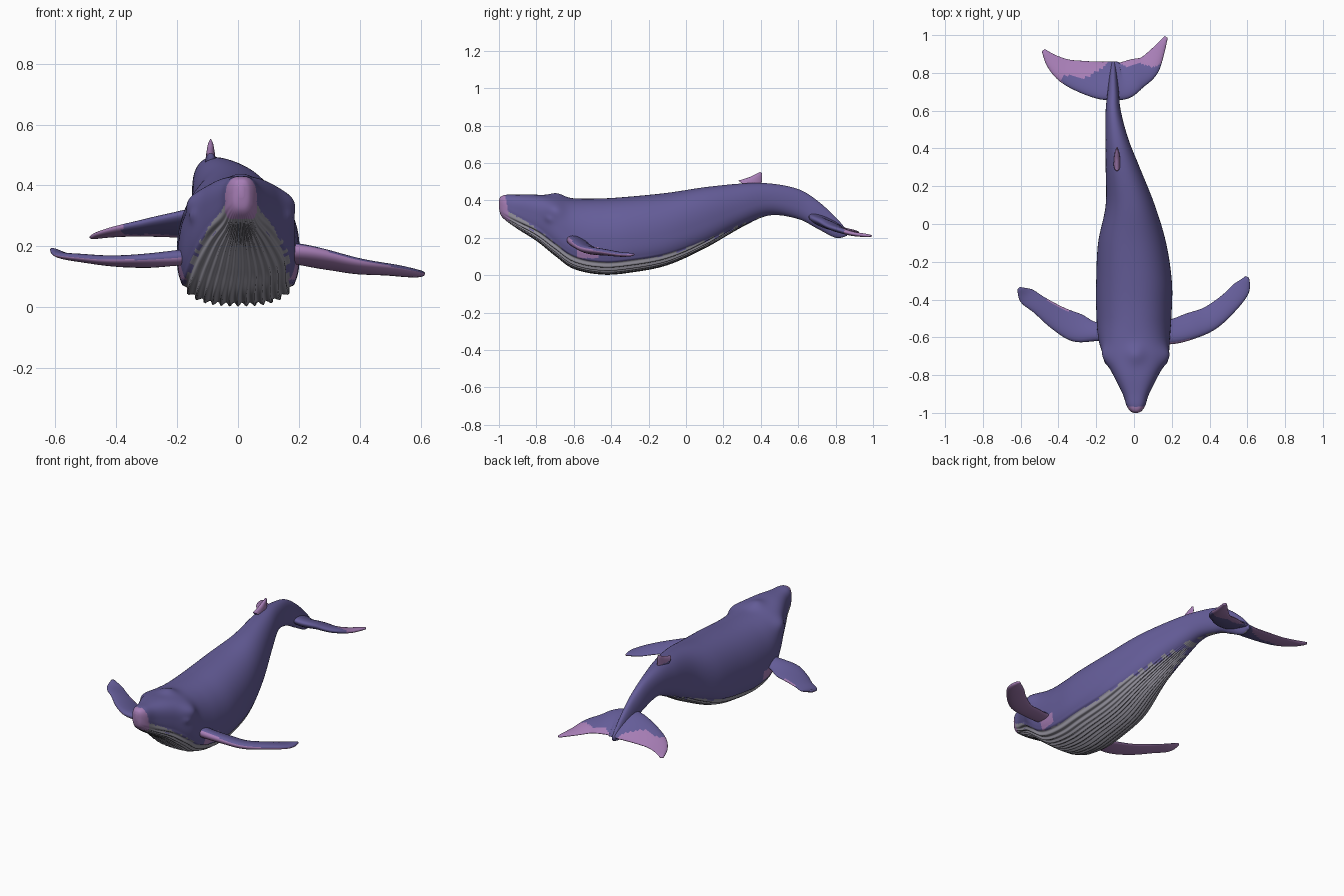
import bpy, bmesh, math
from mathutils import Vector

cube = bpy.data.objects.get("Cube")
if cube:
    bpy.data.objects.remove(cube, do_unlink=True)


def material(name, rgb):
    mat = bpy.data.materials.new(name)
    mat.use_nodes = True
    mat.diffuse_color = (*rgb, 1)
    bsdf = next(node for node in mat.node_tree.nodes if node.type == 'BSDF_PRINCIPLED')
    bsdf.inputs["Base Color"].default_value = (*rgb, 1)
    bsdf.inputs["Roughness"].default_value = .7
    return mat


MATERIALS = [material("deep violet skin", (.13, .11, .32)),
             material("pink violet skin", (.39, .21, .47)),
             material("grey belly", (.29, .28, .33))]
VIOLET, PINK, GREY = range(len(MATERIALS))


def smooth_rows(rows, steps=8):
    """Run a smooth curve through the rows of a short table."""
    smooth = []
    for i in range(len(rows) - 1):
        before, start = rows[max(i - 1, 0)], rows[i]
        end, after = rows[i + 1], rows[min(i + 2, len(rows) - 1)]
        for step in range(steps):
            t = step / steps
            blend = ramp(t, 0, 1)
            smooth.append([a + (b - a) * blend
                           + (b - p) / 2 * t * (1 - t) ** 2
                           - (n - a) / 2 * t * t * (1 - t)
                           for p, a, b, n in zip(before, start, end, after)])
    return smooth + [list(rows[-1])]


def ramp(value, start, end):
    t = min(max((value - start) / (end - start), 0), 1)
    return t * t * (3 - 2 * t)


def circle(count):
    """Cosine and sine of evenly spaced angles."""
    angles = (math.tau * i / count for i in range(count))
    return [(math.cos(angle), math.sin(angle)) for angle in angles]


def loft(name, rings, colour_rule):
    """Skin closed rings, cap the ends and colour each face by a rule."""
    bm = bmesh.new()
    loops = [[bm.verts.new(point) for point in ring] for ring in rings]
    for near, far in zip(loops, loops[1:]):
        for i in range(len(near)):
            bm.faces.new((near[i - 1], near[i], far[i], far[i - 1]))
    bm.faces.new(loops[0])
    bm.faces.new(loops[-1])
    bmesh.ops.recalc_face_normals(bm, faces=bm.faces[:])
    for face in bm.faces:
        face.smooth = True
        face.material_index = colour_rule(face.calc_center_median(), face.normal)
    mesh = bpy.data.meshes.new(name)
    bm.to_mesh(mesh)
    bm.free()
    for mat in MATERIALS:
        mesh.materials.append(mat)
    bpy.context.collection.objects.link(bpy.data.objects.new(name, mesh))


# Body stations: y, centre x, half width, top z, bottom z
STATIONS = smooth_rows([
    (-1, .01, .01, .4, .36), (-.99, .01, .03, .42, .32), (-.96, .01, .05, .43, .29),
    (-.9, .01, .07, .43, .25), (-.8, .01, .12, .43, .19), (-.7, .01, .17, .42, .11),
    (-.6, 0, .19, .41, .04), (-.45, 0, .2, .41, .01), (-.3, 0, .2, .42, .02),
    (-.1, -.01, .18, .44, .06), (.1, -.02, .13, .47, .15), (.3, -.06, .09, .49, .26),
    (.45, -.09, .06, .49, .32), (.6, -.11, .04, .46, .3), (.7, -.11, .03, .4, .25),
    (.8, -.11, .02, .31, .2), (.86, -.11, .01, .24, .21)])

# Head swellings: centre, radius, push, for both brows, both eyes and the blowhole
SWELLINGS = [(Vector((.01, -.69, .43)), .05, Vector((0, 0, .02)))]
for side in (-1, 1):
    SWELLINGS.append((Vector((.01 + side * .17, -.7, .36)), .05, Vector((side * .02, 0, 0))))
    SWELLINGS.append((Vector((.01 + side * .15, -.73, .3)), .02, Vector((side * .01, 0, 0))))


def belly_height(y):
    return .06 * (1 - ramp(y, -.3, .5))


def body_ring(station):
    y, centre_x, width, top, bottom = station
    head = 1 - ramp(y, -.8, -.5)
    tail = ramp(y, 0, .5)
    middle = bottom + (top - bottom) * (.42 + .14 * head)
    reach = belly_height(y)
    ring = []
    for c, s in circle(224):
        # Rounded back, boxier belly
        power = 2.2 + .4 * head if s > 0 else 2.9 - .8 * tail
        radius = (abs(c) ** power + abs(s) ** power) ** (-1 / power)
        height = top - middle if s > 0 else middle - bottom
        point = Vector((centre_x + width * c * radius, y, middle + height * s * radius))
        # Throat pleats
        if reach and s < 0:
            depth = .007 * (1 - ramp(point.z - bottom, reach * .8, reach * 1.3))
            depth *= ramp(y, -1, -.8) * (1 - ramp(y, .1, .45))
            point += Vector((c, 0, s)) * depth * math.cos(math.tau * 7.5 * c * radius)
        for centre, size, push in SWELLINGS:
            point += push * math.exp(-((point - centre).length / size) ** 2)
        ring.append(point)
    return ring


def body_colour(p, normal):
    snout = p.z > .29 and p.y < -.94 - .2 * (p.z - .29)
    armpit = abs(p.x) > .16 and abs(p.y + .53) < .06 and abs(p.z - .12) < .03
    if snout or armpit:
        return PINK
    bottom = min(STATIONS, key=lambda station: abs(station[0] - p.y))[-1]
    return GREY if p.z < bottom + belly_height(p.y) and normal.z < .3 else VIOLET


loft("body", [body_ring(station) for station in STATIONS], body_colour)


def fin(name, path, thickness, tilt, colour_rule, flat_axis=(0, 0, 1)):
    """Sweep a blade along path rows of x, y, z and chord, thinning to the tip."""
    rows = smooth_rows(path)
    centres = [Vector(row[:3]) for row in rows]
    last = len(rows) - 1
    rings = []
    for i, row in enumerate(rows):
        left_over = 1 - i / last
        span = centres[min(i + 1, last)] - centres[max(i - 1, 0)]
        chord = Vector(flat_axis).cross(span).normalized()
        chord *= math.copysign(row[-1] / 2, chord.y)
        chord.z -= tilt * left_over * row[-1] / 2
        up = chord.cross(span).normalized()
        up *= min(thickness * (.25 + .75 * left_over), row[-1] * .3)
        # Rounded leading edge, thin trailing edge
        rings.append([centres[i] + chord * c + up * s * (.8 - .25 * c)
                      for c, s in circle(32)])
    loft(name, rings, colour_rule)


# Pectoral fins, pink beneath
def left_flipper_colour(p, normal):
    front_edge = normal.y < -.55 and p.x < .5
    return PINK if normal.z < .2 or front_edge else VIOLET


def right_flipper_colour(p, normal):
    patch = abs(p.x + .4) < .06 and normal.y > .1 and normal.z < .9
    return PINK if normal.z < -.15 or patch else VIOLET


fin("left_flipper", [
    (.1, -.57, .18, .12), (.2, -.57, .17, .13), (.3, -.54, .15, .14), (.4, -.5, .13, .13),
    (.5, -.42, .12, .11), (.57, -.34, .11, .09), (.6, -.28, .11, .02)],
    .04, .4, left_flipper_colour)
fin("right_flipper", [
    (-.1, -.56, .17, .1), (-.2, -.57, .16, .1), (-.3, -.55, .15, .15), (-.4, -.5, .15, .13),
    (-.5, -.43, .16, .1), (-.57, -.38, .17, .09), (-.61, -.34, .19, .02)],
    .034, .2, right_flipper_colour)


# Tail flukes, pink along the trailing edge and tips
def fluke_colour(p, normal):
    edge = .84 - .06 * ramp(-p.x, .14, .24) + .008 * math.sin(p.x * 50)
    edge += .05 * math.exp(-((p.x + .11) / .03) ** 2)
    return PINK if p.y > edge or p.x < -.38 else VIOLET


fin("left_fluke", [
    (-.11, .76, .28, .2), (-.06, .76, .27, .2), (0, .79, .26, .17), (.07, .83, .24, .13),
    (.12, .9, .22, .08), (.17, .99, .21, .02)], .036, .5, fluke_colour)
fin("right_fluke", [
    (-.11, .76, .28, .2), (-.17, .76, .27, .2), (-.27, .78, .26, .17), (-.36, .81, .25, .13),
    (-.43, .86, .24, .08), (-.48, .92, .23, .02)], .036, .5, fluke_colour)

# Dorsal fin, upright and swept back
fin("dorsal_fin", [
    (-.09, .34, .46, .15), (-.09, .37, .5, .08), (-.09, .39, .53, .04), (-.09, .4, .55, .01)],
    .022, 0, lambda p, normal: PINK if p.z > .49 else VIOLET, flat_axis=(1, 0, 0))
